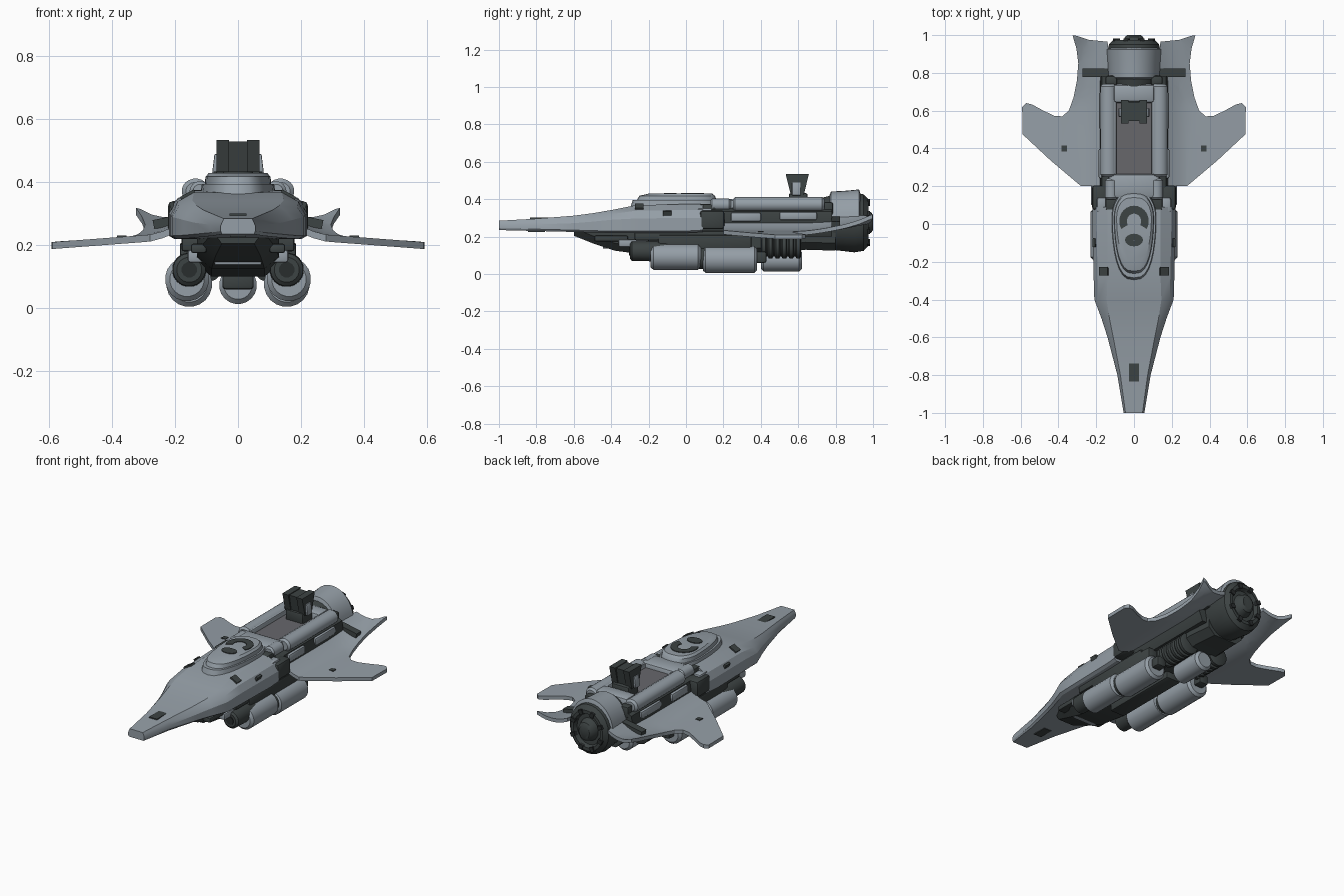
import bpy, bmesh, math
from mathutils import Matrix

if "Cube" in bpy.data.objects:
    bpy.data.objects.remove(bpy.data.objects["Cube"])

def material(name, col):
    m = bpy.data.materials.new(name)
    m.diffuse_color = (*col, 1)
    m.use_nodes = True
    m.node_tree.nodes["Principled BSDF"].inputs["Base Color"].default_value = m.diffuse_color
    return m

HULL = material("hull blue grey", (0.30, 0.345, 0.385))
MID = material("panel grey", (0.135, 0.135, 0.148))
DARK = material("dark machinery", (0.046, 0.056, 0.056))
BLACK = material("vent black", (0.022, 0.026, 0.027))

def finish(name, bm, mat, angle=35):
    bmesh.ops.recalc_face_normals(bm, faces=bm.faces)
    me = bpy.data.meshes.new(name)
    bm.to_mesh(me)
    bm.free()
    me.materials.append(mat)
    me.polygons.foreach_set("use_smooth", [True] * len(me.polygons))
    me.set_sharp_from_angle(angle=math.radians(angle))
    ob = bpy.data.objects.new(name, me)
    bpy.context.collection.objects.link(ob)
    return ob

def loft(name, sections, mat, angle=35):
    """Skin equal-length closed sections and cap the ends."""
    bm = bmesh.new()
    rings = [[bm.verts.new(p) for p in s] for s in sections]
    n = len(rings[0])
    for a, b in zip(rings, rings[1:]):
        for i in range(n):
            bm.faces.new((a[i], a[(i + 1) % n], b[(i + 1) % n], b[i]))
    bm.faces.new(rings[0])
    bm.faces.new(rings[-1])
    return finish(name, bm, mat, angle)

def tube(name, x, z, stations, mat, n=20, sx=1.0):
    """Lathe along y from (y, radius) stations."""
    ring = [2 * math.pi * (i + .5) / n for i in range(n)]
    return loft(name, [[(x + r * sx * math.cos(a), y, z + r * math.sin(a)) for a in ring]
                       for y, r in stations], mat)

def box(name, c, size, mat, bevel=0.0, rot=0.0):
    bm = bmesh.new()
    bmesh.ops.create_cube(bm, size=1)
    bmesh.ops.scale(bm, vec=size, verts=bm.verts)
    if bevel:
        bmesh.ops.bevel(bm, geom=bm.edges[:], offset=bevel, segments=2, affect='EDGES', profile=.5)
    bm.transform(Matrix.Translation(c) @ Matrix.Rotation(rot, 4, 'Y'))
    return finish(name, bm, mat)

def pod(name, x, z, y0, y1, r, mat, c=0.015, sx=1.0):
    return tube(name, x, z, [(y0, r - c), (y0 + c, r), (y1 - c, r), (y1, r - c)], mat, 20, sx)

def mirrored(half):
    return half + [(-x, y, z) for x, y, z in reversed(half)]

def thicken(bm, t):
    g = bmesh.ops.extrude_face_region(bm, geom=bm.faces[:])
    bmesh.ops.translate(bm, vec=(0, 0, -t), verts=[v for v in g["geom"] if isinstance(v, bmesh.types.BMVert)])

# Forward hull: flat nose widening to the cockpit shoulders
def hull_section(y, w, zb, ze, zt, wt):
    return mirrored([(wt, y, zt), (max(.9 * w, wt), y, ze + .58 * (zt - ze)), (w, y, ze),
                     (w, y, zb + .01), (.92 * w, y, zb)])
loft("forward_hull", [hull_section(*s) for s in [
    (-1, .055, .235, .262, .285, .045), (-.8, .088, .23, .265, .296, .072),
    (-.6, .14, .225, .272, .312, .11), (-.5, .172, .222, .28, .325, .13),
    (-.4, .21, .22, .29, .342, .145), (-.27, .214, .22, .297, .368, .14),
    (.0, .22, .22, .30, .374, .14), (.09, .22, .225, .30, .374, .14)]], HULL, 25)

# Cockpit blister: stacked rounded plans
def canopy_plan(z, k, front, back):
    pts = []
    for i in range(32):
        a = 2 * math.pi * i / 32
        c, s = math.cos(a), math.sin(a)
        x = .115 * k * math.copysign(abs(c) ** .7, c)
        mid = .03
        y = mid + (s * (back - mid) if s > 0 else s * (mid - front))
        pts.append((x, y, z))
    return pts
loft("cockpit_base", [canopy_plan(.35, 1.05, -.30, .18), canopy_plan(.395, 1, -.285, .17)], HULL)
loft("cockpit_blister", [canopy_plan(.39, .92, -.265, .165), canopy_plan(.418, .9, -.25, .155),
                         canopy_plan(.43, .8, -.2, .14)], HULL)

# Cockpit windows
def arc_plate(name, cy, ro, ri, a0, a1, ky, z):
    bm = bmesh.new()
    rows = []
    for i in range(17):
        a = math.radians(a0 + (a1 - a0) * i / 16)
        rows.append([bm.verts.new((r * math.cos(a), cy + ky * r * math.sin(a), z)) for r in (ri, ro)])
    for a, b in zip(rows, rows[1:]):
        bm.faces.new((a[0], a[1], b[1], b[0]))
    thicken(bm, .007)
    return finish(name, bm, DARK)
arc_plate("canopy_window", .015, .078, .038, -30, 210, 1.05, .434)
arc_plate("front_window", -.085, .048, .002, 0, 360, .7, .434)

# Nose vents and rear collar
box("nose_vent", (0, -.78, .297), (.055, .11, .008), DARK)
box("nose_lower_vent", (0, -.80, .23), (.05, .09, .008), DARK)
box("rear_collar", (0, .2, .345), (.27, .13, .11), HULL, .02)
box("collar_band", (0, .115, .33), (.30, .09, .09), DARK, .01)

# Rear core and upper bay
loft("rear_core", [mirrored([(.12, y, .36), (.17, y, .335), (.18, y, .27), (.15, y, .2)])
                   for y in (.08, .78)], DARK)
box("bay_floor", (0, .45, .362), (.2, .4, .02), MID)
box("bay_rear_deck", (0, .69, .375), (.22, .1, .07), HULL, .02)

# Keel machinery below the hull
loft("keel", [mirrored([(w, y, .24), (w, y, zb + .04), (.65 * w, y, zb)]) for y, w, zb in
              [(-.6, .08, .205), (-.5, .11, .165), (-.38, .13, .125), (-.2, .13, .1),
               (.4, .13, .1), (.64, .13, .13), (.8, .12, .125)]], DARK)
box("lower_fairing", (0, .0, .205), (.36, .55, .05), DARK, .01)
box("keel_front_bar", (0, -.42, .147), (.15, .05, .02), HULL, .004)
pod("belly_tank", 0, .073, .4, .62, .06, HULL)
box("belly_tank_mount", (0, .5, .13), (.08, .16, .1), DARK)
box("belly_block", (0, .1, .09), (.1, .5, .06), DARK, .01)

# Rear engine: dark bell, light upper cowl
tube("engine_bell", 0, .275, [(.68, .12), (.77, .145), (.9, .16), (.95, .152), (.975, .125), (.975, .105),
                              (.95, .095), (.95, .07), (.99, .055), (1.0, .04)], DARK, 28, .88)
cowl = []
for y, r in [(.765, .14), (.775, .166), (.85, .17), (.925, .177), (.935, .15)]:
    arc = [math.radians(8 + 164 * i / 16) for i in range(17)]
    cowl.append([(r * .83 * math.cos(a), y, .275 + r * math.sin(a)) for a in arc]
                + [(.7 * r * .83 * math.cos(a), y, .275 + .7 * r * math.sin(a)) for a in reversed(arc)])
loft("engine_cowl", cowl, HULL)
for i in range(8):
    a = 2 * math.pi * (i + .5) / 8
    box("bell_fin", (.1 * math.cos(a), .968, .275 + .115 * math.sin(a)), (.03, .03, .025), BLACK, 0, -a)

# Turret above the bay: two slabs around a narrow core
box("turret_base", (0, .6, .395), (.12, .1, .075), DARK, .01)
def slab(name, x, w, h0, h1, z0, z1):
    loft(name, [[(x + sx * w, .595 + sy * h, z) for sx, sy in ((1, 1), (-1, 1), (-1, -1), (1, -1))]
                for z, h in ((z0, h0), ((z0 + z1) / 2, (h0 + h1) / 2), (z1, h1))], DARK)
slab("turret_core", 0, .03, .03, .05, .42, .53)
for s in (-1, 1):
    slab("turret_slab", s * .048, .02, .034, .062, .42, .535)
    box("turret_flank", (s * .072, .59, .455), (.014, .045, .07), HULL, .004, s * -.12)

# Wings: one flat outline, sliced, bent by a height rule and thickened
OUTLINE = [(.1, .2), (.28, .2), (.44, .335), (.59, .475), (.592, .62), (.57, .64), (.54, .633),
           (.48, .6), (.42, .572), (.38, .57), (.345, .6), (.32, .67), (.302, .76), (.295, .85),
           (.305, .93), (.325, .998), (.31, .998), (.24, .975), (.14, .965), (.12, .8), (.1, .8)]
def wing_height(x, y):
    z = .232 - .022 * (x - .3) / .29 if x > .3 else .232 + .095 * ((.3 - x) / .2) ** 1.7
    if y > .62:
        z += .09 * ((y - .62) / .38) ** 1.6 * min(1, (x / .32) ** 2)
    return z
def wing(s):
    bm = bmesh.new()
    vs = [bm.verts.new((x, y, 0)) for x, y in OUTLINE]
    edges = [bm.edges.new((a, b)) for a, b in zip(vs, vs[1:] + vs[:1])]
    bmesh.ops.triangle_fill(bm, edges=edges, use_beauty=True, normal=(0, 0, 1))
    cuts = [((i * .035 + .1, 0, 0), (1, 0, 0)) for i in range(1, 14)]
    cuts += [((0, .62 + i * .05, 0), (0, 1, 0)) for i in range(8)]
    for co, no in cuts:
        bmesh.ops.bisect_plane(bm, geom=bm.verts[:] + bm.edges[:] + bm.faces[:], plane_co=co, plane_no=no)
    for v in bm.verts:
        v.co.z = wing_height(v.co.x, v.co.y)
    thicken(bm, .022)
    bmesh.ops.scale(bm, vec=(s, 1, 1), verts=bm.verts)
    finish("wing", bm, HULL)

for s in (-1, 1):
    wing(s)
    # Wing plates
    box("wing_slot", (s * .2, .8, wing_height(.2, .8) + .007), (.14, .045, .03), DARK, 0, s * .2)
    box("wing_light", (s * .37, .4, wing_height(.37, .4)), (.03, .03, .008), DARK)
    # Upper side tanks
    pod("upper_tank", s * .135, .372, .25, .74, .04, HULL, .012, 1.1)
    box("upper_tank_rail", (s * .108, .49, .375), (.03, .46, .05), HULL, .008)
    pod("upper_tank_nose", s * .12, .37, .13, .24, .034, HULL, .01)
    box("tank_rear_joint", (s * .12, .76, .35), (.06, .05, .07), DARK, .01)
    # Wing root joint and side machinery
    box("root_joint", (s * .18, .14, .29), (.085, .13, .1), DARK, .015)
    box("root_cover", (s * .17, .1, .335), (.05, .08, .035), HULL, .01)
    box("side_panel", (s * .172, .32, .305), (.03, .16, .05), HULL, .01)
    box("side_panel_rear", (s * .17, .6, .31), (.03, .2, .045), HULL, .01)
    # Hull thruster ports
    box("shoulder_port", (s * .16, -.25, .36), (.05, .045, .012), DARK, 0, s * .5)
    box("side_port", (s * .207, -.1, .321), (.014, .045, .035), DARK, 0, s * .4)
    # Lower pods with intakes
    pod("front_pod", s * .162, .092, -.19, .08, .07, HULL)
    pod("rear_pod", s * .155, .077, .09, .38, .073, HULL)
    tube("pod_joint", s * .158, .085, [(.05, .058), (.12, .058)], DARK)
    tube("pod_intake", s * .155, .122, [(-.3, .04), (-.29, .052), (-.17, .055), (-.1, .05)], DARK)
    tube("intake_bore", s * .155, .122, [(-.304, .025), (-.29, .025)], BLACK, 12)
    box("intake_bracket", (s * .13, -.28, .165), (.06, .16, .04), HULL, .008)
    box("pod_pylon", (s * .15, .1, .17), (.07, .5, .08), DARK, .01)
    box("pod_tail", (s * .155, .4, .09), (.06, .06, .06), DARK, .01)
    # Ribbed lower engines
    ribs = []
    for i in range(6):
        y = .4 + i * .037
        ribs += [(y, .052), (y + .006, .064), (y + .024, .064), (y + .03, .052)]
    tube("ribbed_cylinder", s * .105, .145, ribs, DARK, 16)
    box("keel_side_box", (s * .125, -.4, .19), (.05, .18, .03), DARK, .008)
